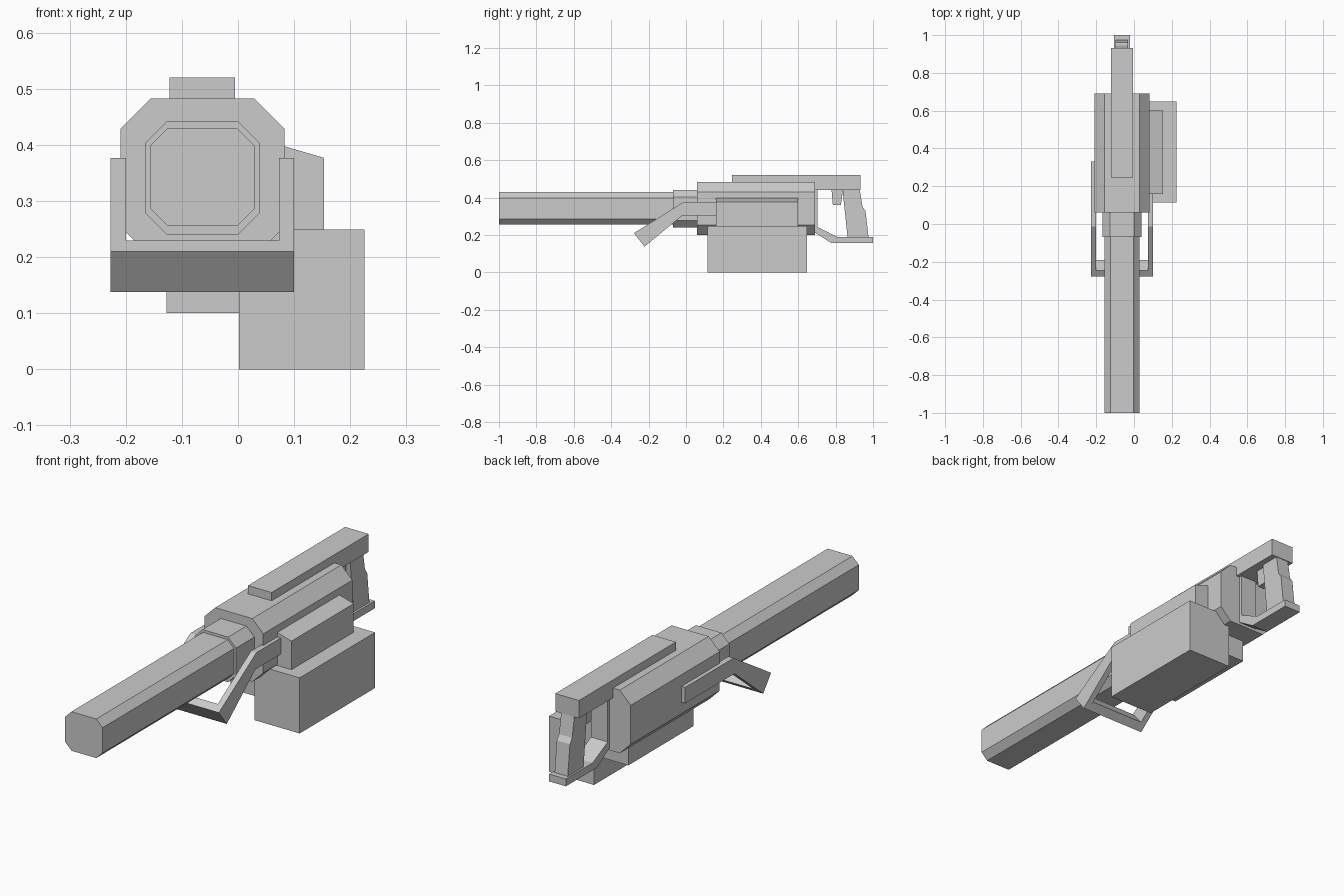
import bpy, bmesh

cube = bpy.data.objects.get("Cube")
if cube:
    bpy.data.objects.remove(cube, do_unlink=True)

grey = bpy.data.materials.new("light_grey")
grey.use_nodes = True
COLOUR = (0.6, 0.6, 0.6, 1.0)
grey.diffuse_color = COLOUR
grey.node_tree.nodes["Principled BSDF"].inputs["Base Color"].default_value = COLOUR


def prism(name, profile, axis, lo, hi):
    """Extrude a 2D profile along an axis: 'x' takes (y, z), 'y' takes (x, z)."""
    bm = bmesh.new()
    if axis == "x":
        pts = [(lo, a, b) for a, b in profile]
        move = (hi - lo, 0, 0)
    else:
        pts = [(a, lo, b) for a, b in profile]
        move = (0, hi - lo, 0)
    face = bm.faces.new([bm.verts.new(p) for p in pts])
    ext = bmesh.ops.extrude_face_region(bm, geom=[face])
    verts = [g for g in ext["geom"] if isinstance(g, bmesh.types.BMVert)]
    bmesh.ops.translate(bm, verts=verts, vec=move)
    bmesh.ops.recalc_face_normals(bm, faces=bm.faces)
    mesh = bpy.data.meshes.new(name)
    bm.to_mesh(mesh)
    bm.free()
    mesh.materials.append(grey)
    obj = bpy.data.objects.new(name, mesh)
    bpy.context.collection.objects.link(obj)
    return obj


def box(name, x0, x1, y0, y1, z0, z1):
    return prism(name, [(x0, z0), (x1, z0), (x1, z1), (x0, z1)], "y", y0, y1)


def octagon(x0, x1, z0, z1, c):
    """Rectangle with all four corners cut by c."""
    return [(x0 + c, z0), (x1 - c, z0), (x1, z0 + c), (x1, z1 - c),
            (x1 - c, z1), (x0 + c, z1), (x0, z1 - c), (x0, z0 + c)]


# Barrel, collar and receiver
prism("barrel", octagon(-0.156, 0.029, 0.255, 0.43, 0.031), "y", -1.0, -0.07)
prism("collar", octagon(-0.166, 0.039, 0.24, 0.442, 0.039), "y", -0.07, 0.06)
prism("receiver", octagon(-0.209, 0.083, 0.20, 0.483, 0.054), "y", 0.06, 0.69)

# Top rail overhanging the grip
box("top_rail", -0.122, -0.005, 0.245, 0.932, 0.44, 0.52)

# Side magazine with its mount, and the block under the receiver
box("magazine", 0.002, 0.225, 0.115, 0.648, 0.0, 0.249)
prism("magazine_mount", [(0.06, 0.24), (0.153, 0.24), (0.153, 0.377), (0.06, 0.404)],
      "y", 0.16, 0.60)
box("lower_block", -0.127, 0.002, 0.13, 0.59, 0.10, 0.22)

# Folding front handle: two bent arms and a cross bar
arm = [(0.33, 0.305), (-0.019, 0.305), (-0.222, 0.138), (-0.278, 0.21),
       (-0.013, 0.377), (0.33, 0.377)]
for name, x0, x1 in (("handle_arm_right", -0.227, -0.2), ("handle_arm_left", 0.073, 0.1)):
    prism(name, arm, "x", x0, x1)
prism("handle_bar", [(-0.222, 0.138), (-0.19, 0.164), (-0.247, 0.2295), (-0.278, 0.21)],
      "x", -0.2, 0.073)

# Rear grip, trigger, guard and its front plate
prism("grip", [(0.837, 0.445), (0.864, 0.185), (0.976, 0.185), (0.96, 0.328),
               (0.944, 0.35), (0.928, 0.445)], "x", -0.097, -0.032)
prism("trigger", [(0.778, 0.445), (0.785, 0.36), (0.828, 0.36), (0.84, 0.445)],
      "x", -0.08, -0.048)
prism("trigger_guard", [(0.69, 0.25), (0.705, 0.242), (0.81, 0.19), (1.0, 0.19),
                        (1.0, 0.157), (0.778, 0.157), (0.69, 0.212)], "x", -0.105, -0.022)
box("guard_plate", -0.105, -0.022, 0.69, 0.704, 0.22, 0.445)
